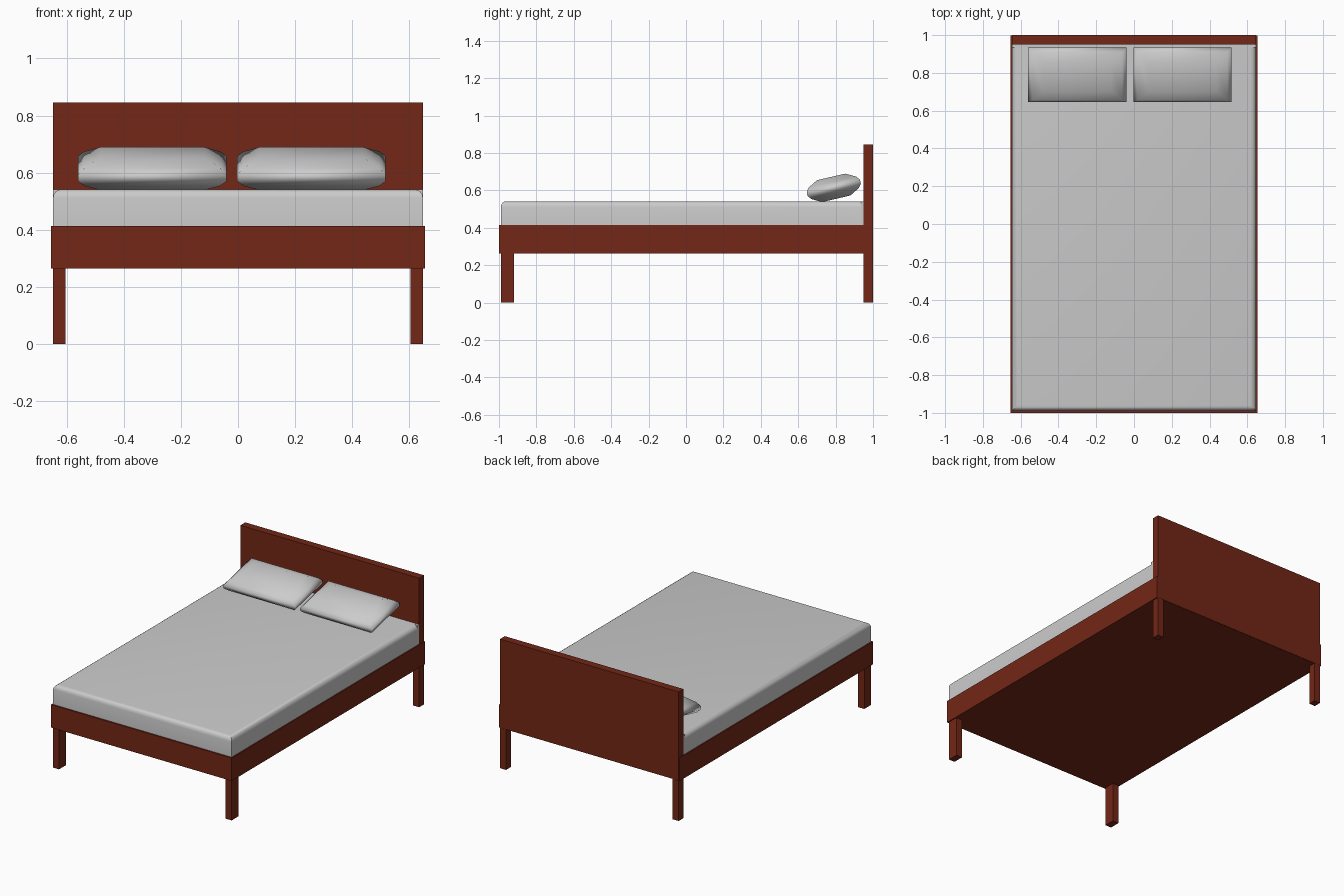
import bpy, bmesh, math

if "Cube" in bpy.data.objects:
    bpy.data.objects.remove(bpy.data.objects["Cube"])

wood = bpy.data.materials.new("brown_wood")
wood.diffuse_color = (0.17, 0.02, 0.008, 1)
wood.use_nodes = True
wood.node_tree.nodes["Principled BSDF"].inputs["Base Color"].default_value = wood.diffuse_color


def finish(name, bm, mat=None):
    bmesh.ops.recalc_face_normals(bm, faces=bm.faces[:])
    mesh = bpy.data.meshes.new(name)
    bm.to_mesh(mesh)
    bm.free()
    ob = bpy.data.objects.new(name, mesh)
    bpy.context.collection.objects.link(ob)
    if mat:
        mesh.materials.append(mat)
    return ob


def box_bm(lo, hi):
    bm = bmesh.new()
    bmesh.ops.create_cube(bm, size=1)
    for v in bm.verts:
        v.co = [(a + b) / 2 + c * (b - a) for a, b, c in zip(lo, hi, v.co)]
    return bm


def box(name, lo, hi, mat=None):
    return finish(name, box_bm(lo, hi), mat)


# Bed base and headboard
box("bed_frame", (-0.654, -1, 0.264), (0.654, 0.999, 0.414), wood)
box("headboard", (-0.647, 0.95, 0.266), (0.647, 1, 0.845), wood)

# Four legs
for side, s in (("left", -1), ("right", 1)):
    x0, x1 = sorted((s * 0.603, s * 0.647))
    box(f"front_leg_{side}", (x0, -0.99, 0), (x1, -0.92, 0.264), wood)
    box(f"back_leg_{side}", (x0, 0.95, 0), (x1, 1, 0.264), wood)

# Mattress: top rounded on the front and sides, square strip at the head
bm = box_bm((-0.647, -0.99, 0.414), (0.647, 0.935, 0.542))
edges = [e for e in bm.edges
         if all(v.co.z > 0.5 for v in e.verts)
         and not all(v.co.y > 0.9 for v in e.verts)]
bmesh.ops.bevel(bm, geom=edges, offset=0.03, segments=4, profile=0.5, affect='EDGES')
mattress = finish("mattress", bm)
bpy.context.view_layer.objects.active = mattress
mattress.select_set(True)
bpy.ops.object.shade_smooth_by_angle(angle=math.radians(35))
mattress.select_set(False)
box("mattress_head_strip", (-0.647, 0.935, 0.414), (0.647, 0.95, 0.542))


# Pillows: stacked rectangles, plump in the middle with a thin rim
def pillow(name, x):
    bm = bmesh.new()
    levels = [(0.18, 0.077, -0.06), (0.238, 0.13, -0.032), (0.26, 0.146, -0.011),
              (0.26, 0.146, 0.011), (0.238, 0.13, 0.032), (0.18, 0.077, 0.06)]
    rings = [[bm.verts.new((sx * hx, sy * hy, z))
              for sx, sy in ((-1, -1), (1, -1), (1, 1), (-1, 1))]
             for hx, hy, z in levels]
    for a, b in zip(rings, rings[1:]):
        for i in range(4):
            j = (i + 1) % 4
            bm.faces.new((a[i], a[j], b[j], b[i]))
    bm.faces.new(rings[0][::-1])
    bm.faces.new(rings[-1])
    for f in bm.faces:
        f.smooth = True
    ob = finish(name, bm)
    ob.location = (x, 0.79, 0.614)
    ob.rotation_euler.x = math.radians(13)


pillow("pillow_left", -0.30)
pillow("pillow_right", 0.257)
